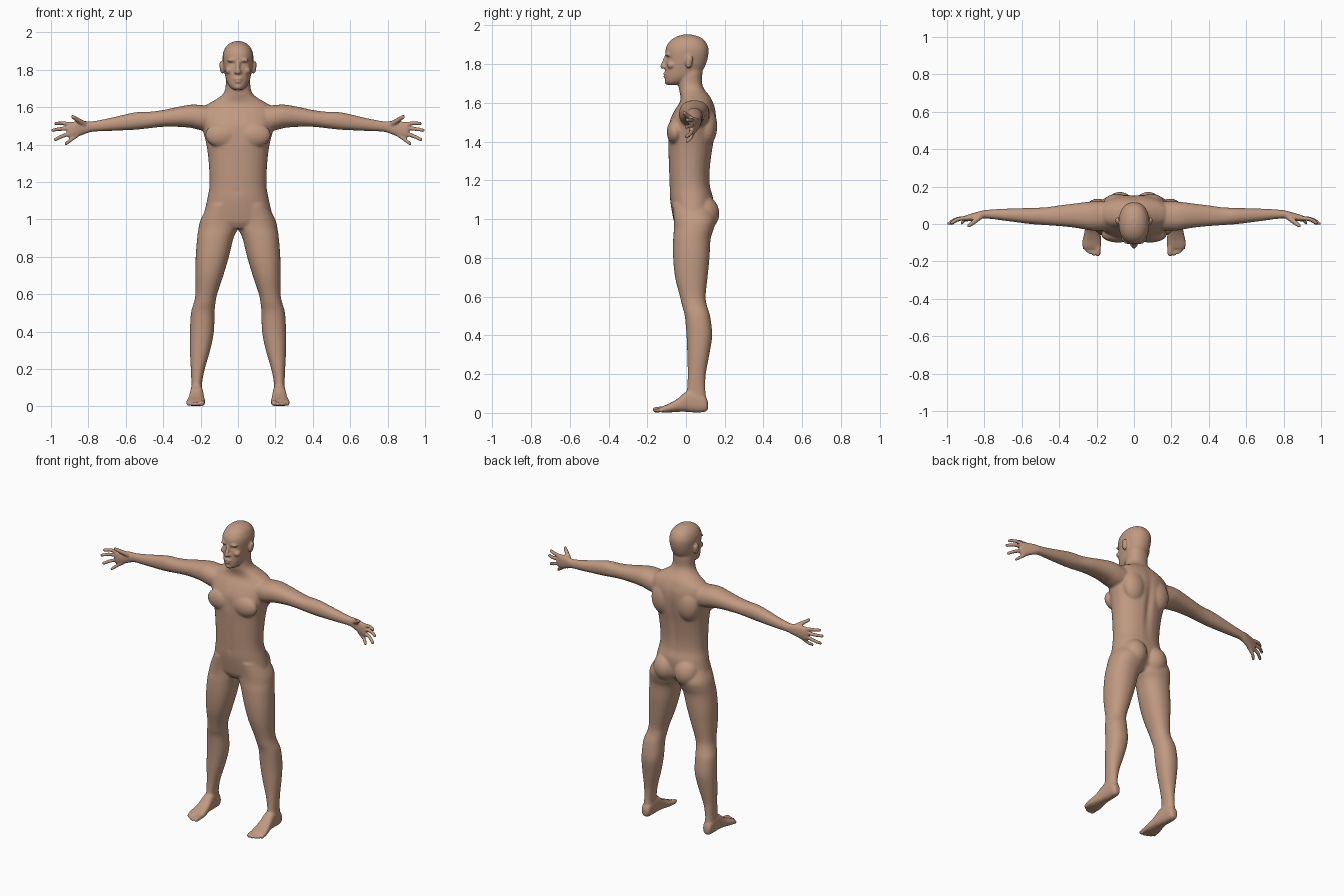
import bpy, bmesh, math
from mathutils import Vector

verts, faces = [], []


def spline(rows, steps=4):
    """Catmull-Rom interpolation through rows of numbers."""
    out = []
    for i in range(len(rows) - 1):
        p = [rows[max(0, min(len(rows) - 1, i + k))] for k in (-1, 0, 1, 2)]
        for s in range(steps):
            t = s / steps
            out.append([0.5 * (2 * b + (c - a) * t + (2 * a - 5 * b + 4 * c - d) * t * t
                               + (3 * b - a - 3 * c + d) * t ** 3) for a, b, c, d in zip(*p)])
    return out + [list(rows[-1])]


def bridge(rings):
    """Closed skin through a list of equal rings of points."""
    n, base = len(rings[0]), len(verts)
    for ring in rings:
        verts.extend(ring)
    for i in range(len(rings) - 1):
        a, b = base + i * n, base + (i + 1) * n
        faces.extend((a + k, a + (k + 1) % n, b + (k + 1) % n, b + k) for k in range(n))
    faces.append(tuple(range(base + n - 1, base - 1, -1)))
    faces.append(tuple(range(base + (len(rings) - 1) * n, base + len(rings) * n)))


def circle(n):
    return [(math.cos(2 * math.pi * k / n), math.sin(2 * math.pi * k / n)) for k in range(n)]


def loft(rows, place, power=2.2):
    """Skin through superellipse sections (t, a_min, a_max, b_min, b_max)."""
    unit = [(math.copysign(abs(c) ** (2 / power), c), math.copysign(abs(s) ** (2 / power), s))
            for c, s in circle(28)]
    bridge([[place(t, (a0 + a1) / 2 + u * (a1 - a0) / 2, (b0 + b1) / 2 + v * (b1 - b0) / 2)
             for u, v in unit] for t, a0, a1, b0, b1 in spline(rows)])


def blob(loc, size):
    rings = []
    for i in range(1, 14):
        h = math.pi * (i / 14 - .5)
        rings.append([Vector((loc[0] + size[0] * c * math.cos(h),
                              loc[1] + size[1] * s * math.cos(h),
                              loc[2] + size[2] * math.sin(h))) for c, s in circle(20)])
    bridge(rings)


def digit(points, r0, r1):
    """Finger or toe: tapering tube with round ends."""
    path = [Vector(p) for p in spline(points, 5)]
    last = len(path) - 1
    spots = [(p, r0 + (r1 - r0) * i / last) for i, p in enumerate(path)]
    head, tail = (path[0] - path[1]).normalized(), (path[-1] - path[-2]).normalized()
    caps = [math.radians(d) for d in (25, 50, 75)]
    spots = ([(path[0] + head * r0 * math.sin(h), r0 * math.cos(h)) for h in caps[::-1]] + spots
             + [(path[-1] + tail * r1 * math.sin(h), r1 * math.cos(h)) for h in caps])
    rings = []
    for i, (p, r) in enumerate(spots):
        d = (spots[min(i + 1, len(spots) - 1)][0] - spots[max(i - 1, 0)][0]).normalized()
        side = d.cross(Vector((.3, .2, 1))).normalized()
        up = side.cross(d)
        rings.append([p + (side * c + up * s) * r for c, s in circle(12)])
    bridge(rings)


def upright(rows):
    return [(z, -w, w, f, b) for z, w, f, b in rows]


def along_z(t, a, b):
    return Vector((a, b, t))


# Torso with trapezius and neck
loft(upright([(.95, .10, -.04, .09), (.975, .15, -.055, .11), (1.0, .183, -.064, .13),
              (1.1, .165, -.081, .14), (1.17, .152, -.084, .124), (1.25, .152, -.087, .123),
              (1.35, .16, -.09, .135), (1.42, .172, -.092, .147), (1.5, .193, -.085, .155),
              (1.56, .198, -.058, .152), (1.605, .175, -.03, .138), (1.635, .125, -.027, .122),
              (1.665, .083, -.034, .097), (1.70, .066, -.038, .082), (1.75, .064, -.04, .083),
              (1.79, .06, -.04, .085)]), along_z)

# Head
loft(upright([(1.694, .024, -.096, -.04), (1.71, .043, -.105, .0), (1.74, .06, -.107, .06),
              (1.78, .07, -.105, .092), (1.82, .077, -.103, .108), (1.86, .081, -.105, .115),
              (1.89, .078, -.1, .112), (1.92, .065, -.08, .095), (1.94, .043, -.05, .067),
              (1.951, .016, -.015, .03)]), along_z)

# Nose, lips and chin
digit([(0, -.104, 1.838), (0, -.112, 1.812), (0, -.121, 1.788)], .008, .011)
blob((0, -.108, 1.75), (.022, .009, .006))
blob((0, -.107, 1.737), (.019, .009, .006))
blob((0, -.095, 1.708), (.02, .014, .013))

for s in (1, -1):
    def at(x, y, z, s=s):
        return Vector((s * x, y, z))

    # Face sides: brow, nostril, cheek, ear
    blob(at(.03, -.095, 1.85), (.026, .012, .009))
    blob(at(.011, -.111, 1.786), (.008, .01, .008))
    blob(at(.045, -.075, 1.795), (.022, .022, .018))
    blob(at(.084, .014, 1.813), (.012, .018, .033))
    blob(at(.09, .02, 1.825), (.008, .015, .02))

    # Chest, shoulder blade, deltoid, buttock
    blob(at(.085, -.056, 1.45), (.09, .042, .065))
    blob(at(.09, .108, 1.48), (.075, .052, .1))
    blob(at(.22, .045, 1.55), (.07, .07, .062))
    blob(at(.076, .085, 1.03), (.08, .086, .092))

    # Arm and palm: x, z low/high, y front/back
    loft([(.12, 1.47, 1.60, -.03, .12), (.2, 1.478, 1.61, -.035, .12),
          (.25, 1.49, 1.612, -.03, .117), (.32, 1.496, 1.60, -.018, .108),
          (.4, 1.496, 1.583, -.01, .098), (.47, 1.489, 1.574, -.005, .088),
          (.54, 1.481, 1.572, .0, .085), (.61, 1.477, 1.558, .008, .083),
          (.7, 1.473, 1.537, .02, .08), (.78, 1.469, 1.523, .03, .075),
          (.82, 1.457, 1.524, .03, .068), (.87, 1.438, 1.522, .018, .054),
          (.9, 1.436, 1.518, .016, .044), (.912, 1.445, 1.51, .02, .038)],
         lambda t, a, b: at(t, b, a))

    # Fingers and thumb
    digit([at(.89, .032, 1.508), at(.94, .026, 1.514), at(.974, .006, 1.512)], .0105, .008)
    digit([at(.89, .032, 1.487), at(.95, .026, 1.483), at(.99, .002, 1.476)], .0105, .008)
    digit([at(.885, .032, 1.464), at(.94, .024, 1.444), at(.977, .002, 1.426)], .0105, .008)
    digit([at(.86, .034, 1.449), at(.9, .024, 1.42), at(.92, .006, 1.403)], .0095, .0075)
    digit([at(.815, .045, 1.505), at(.855, .012, 1.53), at(.884, -.01, 1.549)], .015, .0085)

    # Leg: z, x inner/outer, y front/back
    loft([(1.08, .01, .155, -.07, .12), (1.0, .0, .198, -.062, .15),
          (.95, .002, .21, -.061, .142), (.9, .025, .217, -.065, .126),
          (.8, .05, .225, -.065, .12), (.7, .08, .226, -.055, .11),
          (.6, .113, .226, -.03, .1), (.55, .122, .236, -.018, .108),
          (.5, .127, .25, -.005, .123), (.4, .13, .256, .004, .134),
          (.3, .15, .256, .008, .119), (.2, .179, .251, .01, .101),
          (.12, .194, .248, .006, .099), (.06, .193, .25, -.005, .104),
          (.02, .2, .245, .0, .1)], lambda t, a, b: at(a, b, t))

    # Foot: y, x inner/outer, z low/high
    loft([(.112, .208, .238, .02, .055), (.095, .195, .249, .006, .09),
          (.04, .19, .253, .004, .12), (.0, .186, .256, .007, .108),
          (-.04, .182, .263, .007, .074), (-.08, .177, .272, .004, .05),
          (-.11, .177, .276, .003, .037), (-.13, .181, .27, .005, .028)],
         lambda t, a, b: at(a, t, b), power=2.5)

    # Toes, big toe first
    digit([at(.192, -.1, .02), at(.193, -.158, .016)], .015, .013)
    for x, tip in ((.216, -.162), (.234, -.154), (.25, -.143), (.265, -.129)):
        digit([at(x - .004, -.1, .018), at(x, tip, .012)], .0095, .0085)

parts = bpy.data.meshes.new("body_parts")
parts.from_pydata(verts, [], faces)
bm = bmesh.new()
bm.from_mesh(parts)
bmesh.ops.recalc_face_normals(bm, faces=bm.faces)
bm.to_mesh(parts)
bm.free()
body = bpy.data.objects.new("body", parts)
bpy.context.collection.objects.link(body)

# Fuse all parts into one continuous skin
fuse = body.modifiers.new("fuse", 'REMESH')
fuse.mode = 'VOXEL'
fuse.voxel_size = .006
skin = bpy.data.meshes.new_from_object(body.evaluated_get(bpy.context.evaluated_depsgraph_get()))
body.modifiers.clear()
body.data = skin
skin.name = "body"

# Soft dents and bumps: centre, spread, push along y
sculpt = [((.033, -.1, 1.832), (.018, .05, .011), .012),    # eye socket
          ((.033, -.1, 1.83), (.011, .05, .006), -.006),    # eyelid
          ((0, -.11, 1.743), (.02, .03, .004), .004),       # mouth line
          ((0, .14, 1.38), (.02, .06, .17), -.012),         # spine
          ((0, -.1, 1.45), (.015, .05, .07), .005),         # breastbone
          ((0, -.09, 1.22), (.012, .05, .1), .003),         # belly line
          ((0, -.085, 1.15), (.008, .03, .008), .006)]      # navel
trunk = body.vertex_groups.new(name="trunk")
chosen = []
for v in skin.vertices:
    x, y, z = abs(v.co.x), v.co.y, v.co.z
    if x < .8 and .1 < z < 1.69:
        chosen.append(v.index)
    if x < .1 and z > 1.02:
        for c, r, push in sculpt:
            d = ((x - c[0]) / r[0]) ** 2 + ((y - c[1]) / r[1]) ** 2 + ((z - c[2]) / r[2]) ** 2
            if d < 9:
                v.co.y += push * math.exp(-d)
trunk.add(chosen, 1, 'REPLACE')

# Smooth the trunk and limbs strongly, the head, hands and feet lightly
for group, count in (("trunk", 12), ("", 2)):
    mod = body.modifiers.new("soften", 'SMOOTH')
    mod.factor, mod.iterations, mod.vertex_group = .5, count, group
# Make up for the shrinkage
swell = body.modifiers.new("swell", 'DISPLACE')
swell.strength, swell.mid_level = .0015, 0

skin.polygons.foreach_set("use_smooth", [True] * len(skin.polygons))
mat = bpy.data.materials.new("skin")
mat.diffuse_color = (.53, .32, .22, 1)
skin.materials.clear()
skin.materials.append(mat)
